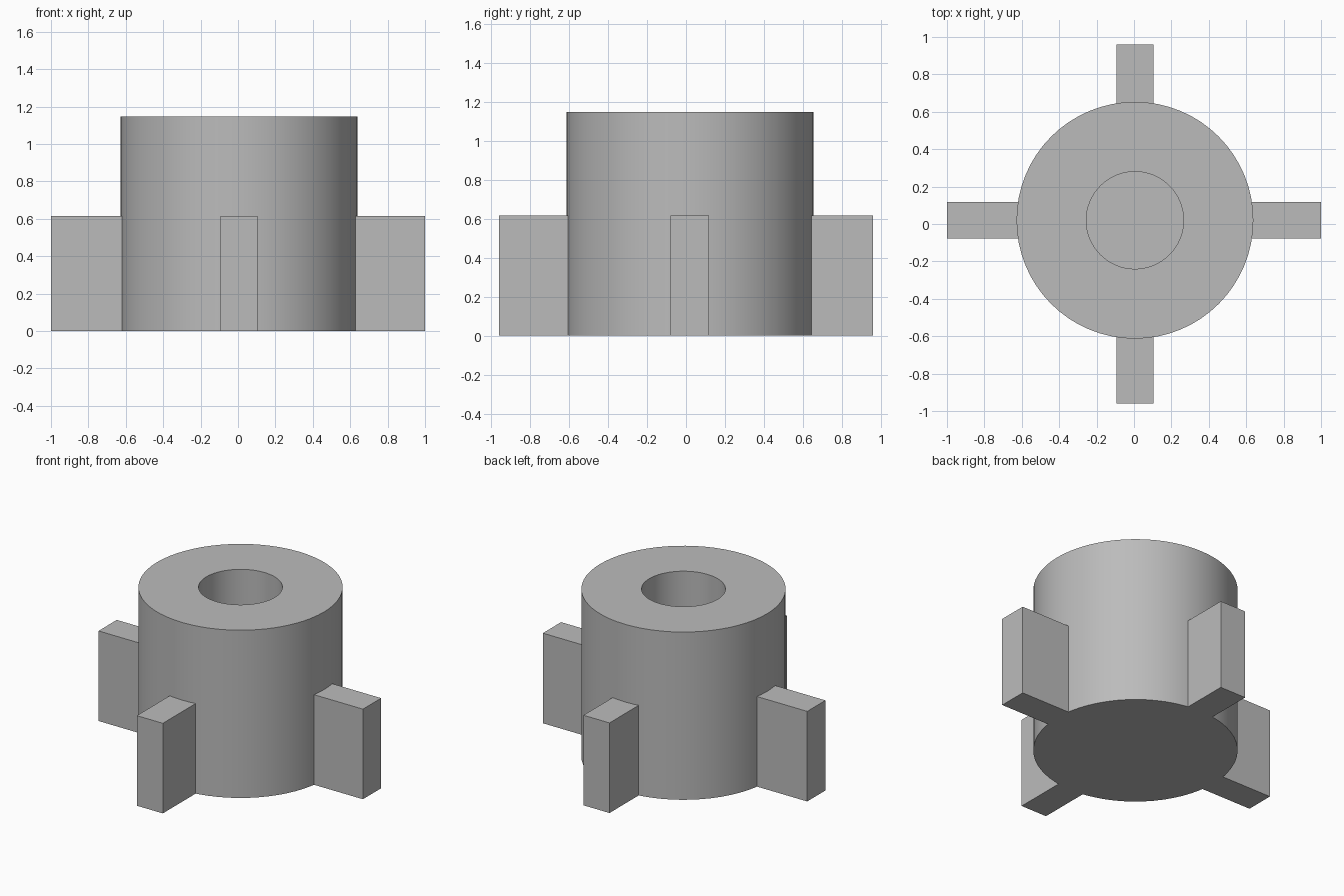
import bpy, bmesh, math
from mathutils import Matrix

if "Cube" in bpy.data.objects:
    bpy.data.objects.remove(bpy.data.objects["Cube"])

CX, CY = 0.005, 0.02          # hub axis
R, HOLE, H = 0.633, 0.26, 1.147
FLOOR = 0.5                   # floor of the blind bore
FIN_W, FIN_H = 0.197, 0.616
SIDES = 64

grey = bpy.data.materials.new("plain grey")
grey.diffuse_color = (0.5, 0.5, 0.5, 1)
grey.use_nodes = True
grey.node_tree.nodes["Principled BSDF"].inputs["Base Color"].default_value = grey.diffuse_color


def finish(bm, name):
    bmesh.ops.recalc_face_normals(bm, faces=bm.faces)
    mesh = bpy.data.meshes.new(name)
    bm.to_mesh(mesh)
    bm.free()
    mesh.materials.append(grey)
    obj = bpy.data.objects.new(name, mesh)
    bpy.context.collection.objects.link(obj)
    return obj


# Hub: closed underside, outer wall, rim, bore wall, bore floor
bm = bmesh.new()
rings = []
for r, z in [(R, 0), (R, H), (HOLE, H), (HOLE, FLOOR)]:
    rings.append([bm.verts.new((CX + r * math.cos(2 * math.pi * i / SIDES),
                                CY + r * math.sin(2 * math.pi * i / SIDES), z))
                  for i in range(SIDES)])
for a, b in zip(rings, rings[1:]):
    for i in range(SIDES):
        j = (i + 1) % SIDES
        bm.faces.new((a[i], a[j], b[j], b[i]))
bm.faces.new(rings[0])
bm.faces.new(rings[-1])
hub = finish(bm, "hub")
bpy.context.view_layer.objects.active = hub
hub.select_set(True)
bpy.ops.object.shade_smooth_by_angle(angle=math.radians(30))


# Four fins, each butting against the hub wall
def fin(name, x0, x1, y0, y1):
    bm = bmesh.new()
    bmesh.ops.create_cube(bm, size=1, matrix=Matrix.Translation(
        ((x0 + x1) / 2, (y0 + y1) / 2, FIN_H / 2)) @ Matrix.Diagonal(
        (x1 - x0, y1 - y0, FIN_H, 1)))
    finish(bm, name)


inner = math.sqrt(R * R - FIN_W * FIN_W / 4) - 0.002
w = FIN_W / 2
fin("right_fin", CX + inner, 1.0, CY - w, CY + w)
fin("left_fin", -1.0, CX - inner, CY - w, CY + w)
fin("back_fin", CX - w, CX + w, CY + inner, 0.96)
fin("front_fin", CX - w, CX + w, -0.96, CY - inner)
